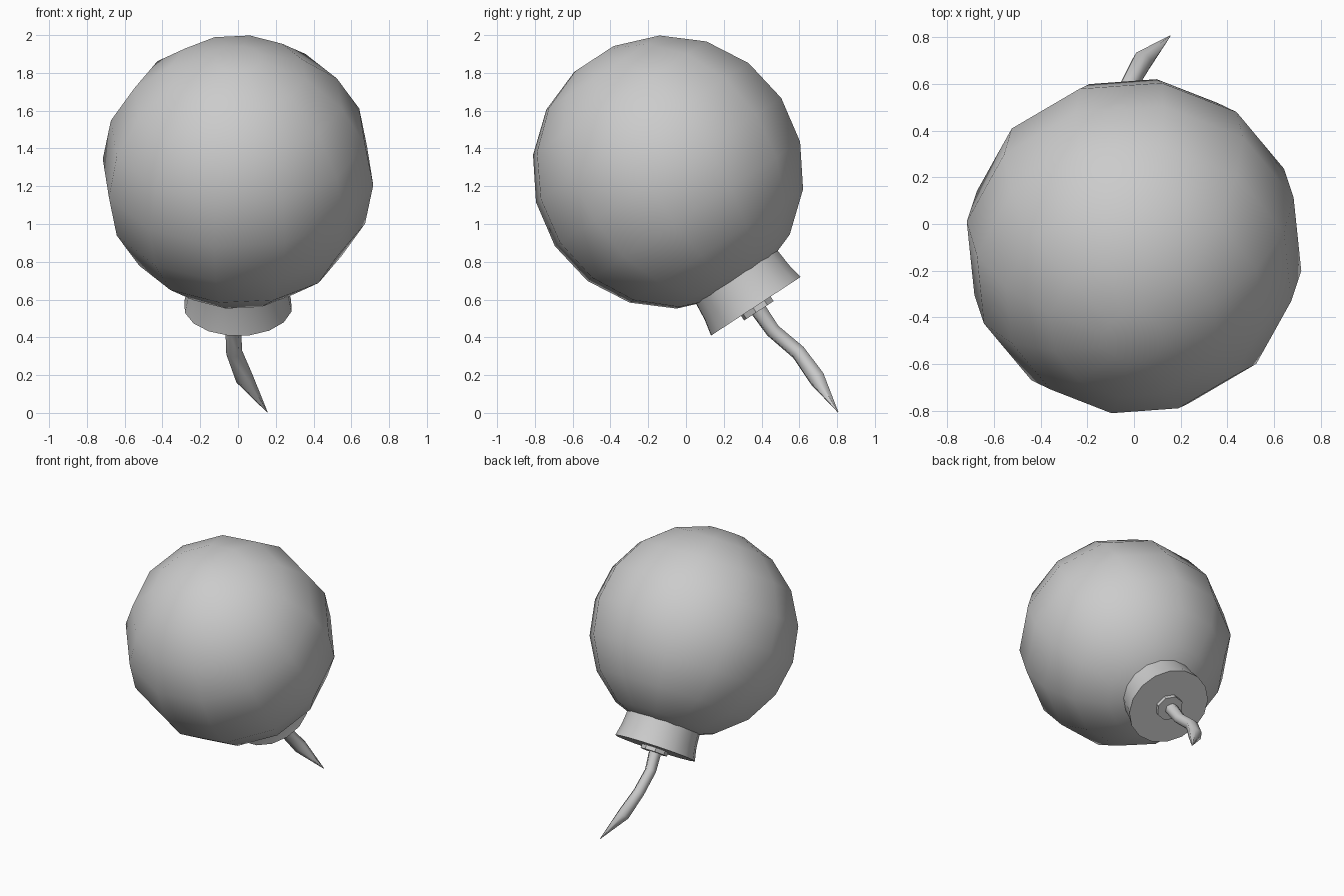
import bpy, bmesh
from math import sin, cos, radians
from mathutils import Matrix

if "Cube" in bpy.data.objects:
    bpy.data.objects.remove(bpy.data.objects["Cube"])

# Tilted frame: local z runs from the ball centre out through the neck
TILT = radians(33.2)
S, C = sin(TILT), cos(TILT)
FRAME = Matrix(((1, 0, 0, 0),
                (0, -C, S, -0.095),
                (0, -S, -C, 1.275),
                (0, 0, 0, 1)))


def smooth(obj, angle):
    bpy.ops.object.select_all(action='DESELECT')
    obj.select_set(True)
    bpy.context.view_layer.objects.active = obj
    bpy.ops.object.shade_smooth_by_angle(angle=radians(angle))


def lathe(name, profile, sides, offset, angle):
    """Revolve (radius, height) points round the tilted axis, ends capped."""
    bm = bmesh.new()
    rings = []
    for r, h in profile:
        ring = []
        for k in range(sides):
            a = radians(offset + 360 * k / sides)
            ring.append(bm.verts.new(FRAME @ Matrix.Translation((r * sin(a), -r * cos(a), h)).translation))
        rings.append(ring)
    for lo, hi in zip(rings, rings[1:]):
        for k in range(sides):
            n = (k + 1) % sides
            bm.faces.new((lo[k], lo[n], hi[n], hi[k]))
    bm.faces.new(rings[0])
    bm.faces.new(rings[-1])
    bmesh.ops.recalc_face_normals(bm, faces=bm.faces)
    mesh = bpy.data.meshes.new(name)
    bm.to_mesh(mesh)
    bm.free()
    obj = bpy.data.objects.new(name, mesh)
    bpy.context.collection.objects.link(obj)
    smooth(obj, angle)
    return obj


# Ball: rings every 20 degrees, flat at both poles
R = 0.727
lathe("ball", [(R * sin(radians(t)), -R * cos(radians(t))) for t in range(10, 171, 20)],
      12, 10, 60)

# Flared neck and the small collar that holds the fuse
lathe("neck", [(0.255, 0.60), (0.263, 0.68), (0.27, 0.76), (0.288, 0.849)], 16, 10, 40)
lathe("fuse_collar", [(0.095, 0.84), (0.095, 0.878)], 8, 10, 30)

# Fuse: bent six-sided rope tapering to a point
curve = bpy.data.curves.new("fuse", 'CURVE')
curve.dimensions = '3D'
curve.bevel_depth = 1.0
curve.bevel_resolution = 1
curve.use_fill_caps = True
path = [(-0.01, 0.38, 0.55, 0.046), (-0.025, 0.46, 0.435, 0.042),
        (-0.02, 0.595, 0.32, 0.043), (0.035, 0.695, 0.18, 0.048),
        (0.155, 0.805, 0.004, 0.002)]
spline = curve.splines.new('POLY')
spline.points.add(len(path) - 1)
for point, (x, y, z, r) in zip(spline.points, path):
    point.co = (x, y, z, 1)
    point.radius = r
fuse = bpy.data.objects.new("fuse", curve)
bpy.context.collection.objects.link(fuse)
bpy.ops.object.select_all(action='DESELECT')
fuse.select_set(True)
bpy.context.view_layer.objects.active = fuse
bpy.ops.object.convert(target='MESH')
smooth(bpy.context.view_layer.objects.active, 65)
